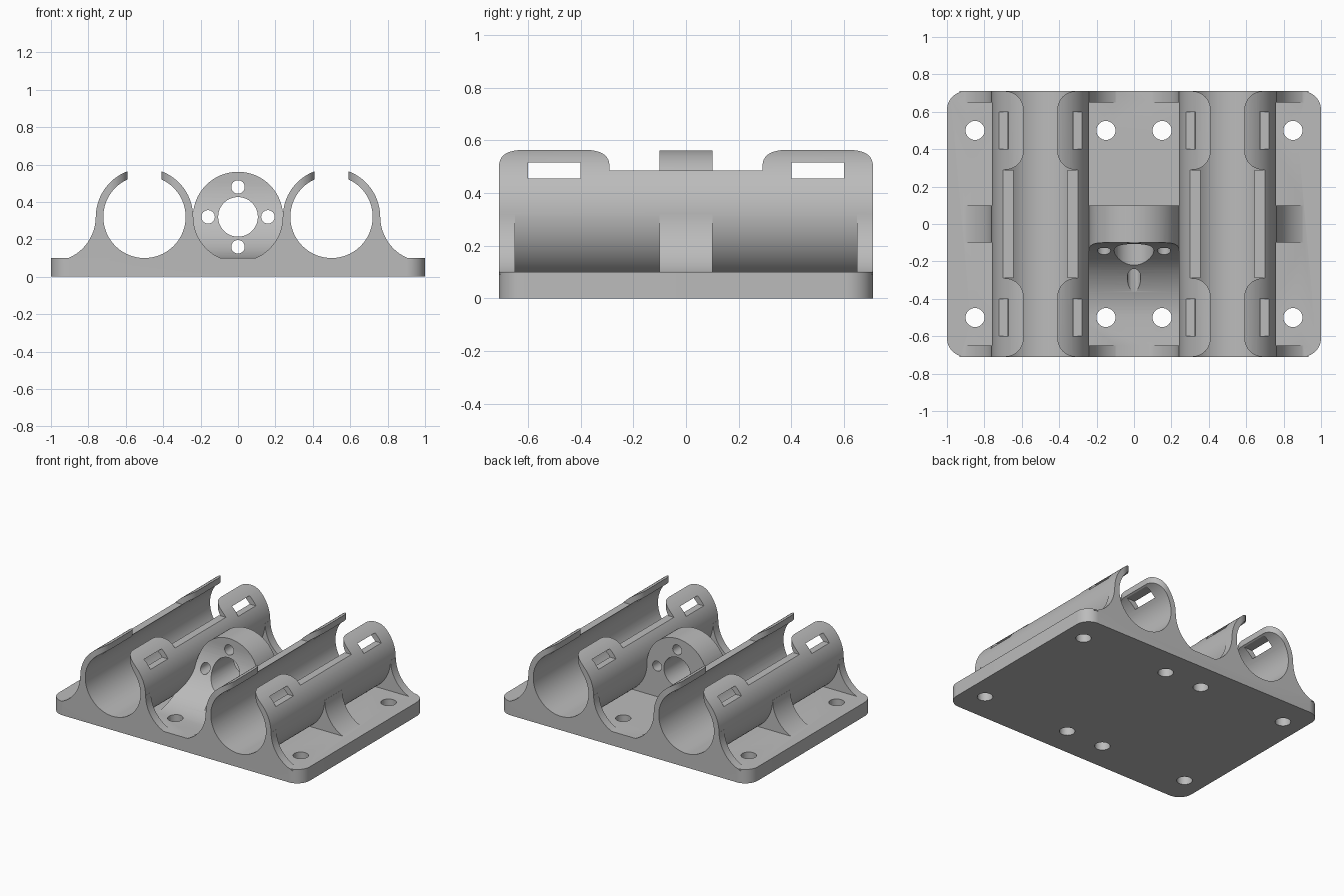
import bpy, bmesh
from math import sin, cos, radians

cube = bpy.data.objects.get("Cube")
if cube:
    bpy.data.objects.remove(cube, do_unlink=True)

AXIS_Z = 0.32      # height of the bores and the centre ring
HALF_Y = 0.71
TUBE_X = 0.5


def arc(cx, cy, r, a0, a1, n=24):
    return [(cx + r * cos(radians(a0 + (a1 - a0) * i / n)),
             cy + r * sin(radians(a0 + (a1 - a0) * i / n))) for i in range(n + 1)]


def circle(cx, cy, r, n=96):
    return arc(cx, cy, r, 0, 360, n)[:-1]


def rect(x0, x1, y0, y1):
    return [(x0, y0), (x1, y0), (x1, y1), (x0, y1)]


def prism(name, pts, axis, a, b):
    """Extrude a closed 2D profile along an axis from a to b."""
    place = {"x": lambda p, t: (t, p[0], p[1]),
             "y": lambda p, t: (p[0], t, p[1]),
             "z": lambda p, t: (p[0], p[1], t)}[axis]
    bm = bmesh.new()
    lo = [bm.verts.new(place(p, a)) for p in pts]
    hi = [bm.verts.new(place(p, b)) for p in pts]
    bm.faces.new(lo)
    bm.faces.new(hi)
    for i in range(len(pts)):
        j = (i + 1) % len(pts)
        bm.faces.new((lo[i], lo[j], hi[j], hi[i]))
    bmesh.ops.recalc_face_normals(bm, faces=bm.faces)
    mesh = bpy.data.meshes.new(name)
    bm.to_mesh(mesh)
    bm.free()
    obj = bpy.data.objects.new(name, mesh)
    bpy.context.collection.objects.link(obj)
    return obj


def combine(target, other, op):
    """Apply a boolean and drop the helper."""
    mod = target.modifiers.new("bool", "BOOLEAN")
    mod.operation, mod.solver, mod.object = op, "EXACT", other
    bpy.context.view_layer.update()
    graph = bpy.context.evaluated_depsgraph_get()
    mesh = bpy.data.meshes.new_from_object(target.evaluated_get(graph))
    target.modifiers.clear()
    target.data = mesh
    bpy.data.objects.remove(other, do_unlink=True)


# Base plate with rounded corners
corners = [(1, 1, 0), (-1, 1, 90), (-1, -1, 180), (1, -1, 270)]
outline = [p for sx, sy, a in corners
           for p in arc(sx * 0.9, sy * (HALF_Y - 0.1), 0.1, a, a + 90, 12)]
body = prism("bearing_mount", outline, "z", 0, 0.1)

# Clip tubes: open along the top, with rounded arms at both ends
right_edge = arc(0.19, 0.39, 0.1, 270, 180, 14) + arc(0.19, 0.61, 0.1, 180, 90, 14) + [(0.19, 0.73)]
for s in (-1, 1):
    cx = s * TUBE_X
    tube = prism("tube", circle(cx, AXIS_Z, 0.26), "y", -HALF_Y, HALF_Y)
    gap = [(cx + x, y) for x, y in right_edge] + [(cx - x, y) for x, y in reversed(right_edge)]
    for e in (-1, 1):
        combine(tube, prism("arm_gap", [(x, e * y) for x, y in gap], "z", 0.4, 0.8), "DIFFERENCE")
    combine(tube, prism("middle_cut", rect(cx - 0.3, cx + 0.3, -0.29, 0.29), "z", 0.485, 0.8), "DIFFERENCE")
    combine(body, tube, "UNION")

# Curved gussets beside the tubes, at the ends and the middle
gusset = arc(0, AXIS_Z, 0.239, 0, -74, 24) + arc(1, AXIS_Z, 0.239, -106, -180, 24)
for s in (-1, 1):
    for y0, y1 in ((-HALF_Y, -0.65), (-0.1, 0.1), (0.65, HALF_Y)):
        combine(body, prism("gusset", [(s * x, z) for x, z in gusset], "y", y0, y1), "UNION")

# Centre ring, swept down to the plate at the front
web = [(0.1, 0.05), (0.1, 0.6), (-0.1, 0.6)] + arc(-0.5, 0.5, 0.4, 0, -90, 32) + [(-0.5, 0.05)]
ring = prism("centre_ring", web, "x", -0.3, 0.3)
arch = [(-0.3, 0.04), (0.3, 0.04), (0.3, AXIS_Z)] + arc(0, AXIS_Z, 0.241, 0, 180, 48) + [(-0.3, AXIS_Z)]
combine(ring, prism("arch", arch, "y", -0.7, 0.3), "INTERSECT")
combine(body, ring, "UNION")

# Tube bores
for s in (-1, 1):
    combine(body, prism("bore", circle(s * TUBE_X, AXIS_Z, 0.22), "y", -1, 1), "DIFFERENCE")

# Ring bore and its four screw holes
combine(body, prism("ring_bore", circle(0, AXIS_Z, 0.106, 64), "y", -0.6, 0.3), "DIFFERENCE")
for dx, dz in ((1, 0), (-1, 0), (0, 1), (0, -1)):
    hole = circle(dx * 0.16, AXIS_Z + dz * 0.16, 0.036, 32)
    combine(body, prism("ring_hole", hole, "y", -0.6, 0.3), "DIFFERENCE")

# Strap slots through the arms and mounting holes in the plate
for e in (-1, 1):
    slot = rect(e * 0.5 - 0.1, e * 0.5 + 0.1, 0.455, 0.515)
    combine(body, prism("slot", slot, "x", -1, 1), "DIFFERENCE")
    for x in (-0.85, -0.15, 0.15, 0.85):
        combine(body, prism("screw_hole", circle(x, e * 0.5, 0.051, 32), "z", -0.1, 0.3), "DIFFERENCE")

# Single grey material
grey = bpy.data.materials.new("plain_grey")
grey.use_nodes = True
colour = (0.5, 0.5, 0.5, 1)
grey.diffuse_color = colour
grey.node_tree.nodes["Principled BSDF"].inputs["Base Color"].default_value = colour
body.data.materials.clear()
body.data.materials.append(grey)
for f in body.data.polygons:
    f.material_index = 0

bpy.ops.object.select_all(action="DESELECT")
body.select_set(True)
bpy.context.view_layer.objects.active = body
bpy.ops.object.shade_smooth_by_angle(angle=radians(25))
